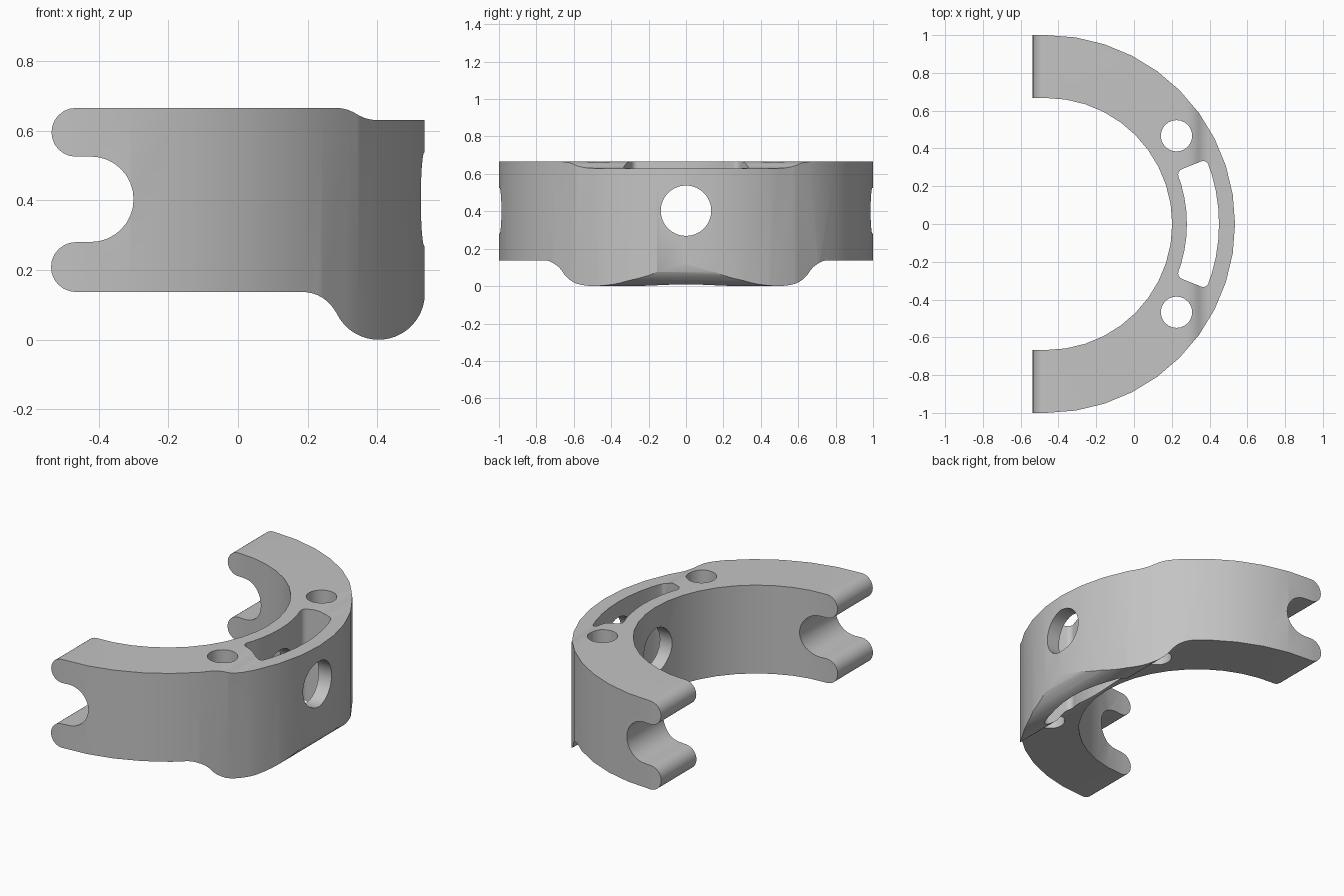
import bpy, bmesh
from math import cos, sin, radians
from mathutils import Vector

cube = bpy.data.objects.get("Cube")
if cube:
    bpy.data.objects.remove(cube, do_unlink=True)

grey = bpy.data.materials.new("plain grey")
grey.use_nodes = True
grey.diffuse_color = (0.55, 0.55, 0.55, 1)
grey.node_tree.nodes["Principled BSDF"].inputs["Base Color"].default_value = grey.diffuse_color

CX = -0.465          # axis of the ring
HOLE_Z = 0.403       # height of the cross hole and the end notches


def arc(cx, cy, r, start, end, steps):
    angles = [radians(start + (end - start) * i / steps) for i in range(steps + 1)]
    return [(cx + r * cos(a), cy + r * sin(a)) for a in angles]


def prism(name, outline, axis, low, high):
    """Extrude a flat outline along one axis."""
    place = {"x": lambda a, b: (low, a, b),
             "y": lambda a, b: (a, low, b),
             "z": lambda a, b: (a, b, low)}[axis]
    bm = bmesh.new()
    face = bm.faces.new([bm.verts.new(place(a, b)) for a, b in outline])
    new = bmesh.ops.extrude_face_region(bm, geom=[face])["geom"]
    shift = Vector([high - low if c == axis else 0 for c in "xyz"])
    bmesh.ops.translate(bm, vec=shift,
                        verts=[v for v in new if isinstance(v, bmesh.types.BMVert)])
    bmesh.ops.recalc_face_normals(bm, faces=bm.faces)
    mesh = bpy.data.meshes.new(name)
    bm.to_mesh(mesh)
    bm.free()
    mesh.materials.append(grey)
    obj = bpy.data.objects.new(name, mesh)
    bpy.context.collection.objects.link(obj)
    return obj


def apply_modifier(obj, mod):
    bpy.context.view_layer.objects.active = obj
    bpy.ops.object.modifier_apply(modifier=mod.name)


def combine(obj, tool, operation):
    mod = obj.modifiers.new("cut", "BOOLEAN")
    mod.object, mod.operation, mod.solver = tool, operation, "EXACT"
    apply_modifier(obj, mod)
    bpy.data.objects.remove(tool, do_unlink=True)


# Half ring seen from above, with short straight ends
ring = ([(-0.6, -1)] + arc(CX, 0, 1, -90, 90, 20) + [(-0.6, 1), (-0.6, 0.667)]
        + arc(CX, 0, 0.667, 90, -90, 20) + [(-0.6, -0.667)])
clamp = prism("half_ring_clamp", ring, "z", -0.2, 0.9)

# Side profile: rounded lugs with a notch, stepped top, rounded lower lobe
profile = (arc(CX, 0.2085, 0.0715, 270, 90, 12)
           + arc(-0.422, HOLE_Z, 0.1225, 270, 450, 16)
           + arc(CX, 0.595, 0.07, 270, 90, 12)
           + arc(0.28, 0.5534, 0.1116, 90, 57.5, 5)
           + arc(0.40, 0.7416, 0.1116, 237.5, 270, 5)[1:]
           + [(0.536, 0.63)]
           + arc(0.403, 0.133, 0.133, 360, 205.5, 18)
           + arc(0.185, 0.0295, 0.1075, 25.5, 90, 8)[1:])
combine(clamp, prism("side_profile", profile, "y", -1.2, 1.2), "INTERSECT")

# Two vertical bolt holes
for side in (-1, 1):
    bolt = arc(0.225, 0.467 * side, 0.083, 0, 345, 23)
    combine(clamp, prism("bolt_hole", bolt, "z", -0.3, 1), "DIFFERENCE")

# Curved slot with rounded corners
slot_outline = arc(CX, 0, 0.915, -22, 22, 8) + arc(CX, 0, 0.745, 22, -22, 8)
slot = prism("curved_slot", slot_outline, "z", -0.3, 1)
bm = bmesh.new()
bm.from_mesh(slot.data)
corners = [e for e in bm.edges if abs(e.verts[0].co.z - e.verts[1].co.z) > 0.5
           and e.calc_face_angle() > 1]
bmesh.ops.bevel(bm, geom=corners, offset=0.03, segments=4, profile=0.5, affect="EDGES")
bm.to_mesh(slot.data)
bm.free()
combine(clamp, slot, "DIFFERENCE")

# Cross hole through the middle
cross = arc(0, HOLE_Z, 0.135, 0, 348.75, 31)
combine(clamp, prism("cross_hole", cross, "x", 0, 0.8), "DIFFERENCE")

# Smooth curved walls, crisp edges
bpy.ops.object.select_all(action="DESELECT")
clamp.select_set(True)
bpy.context.view_layer.objects.active = clamp
bpy.ops.object.shade_smooth_by_angle(angle=radians(30))
